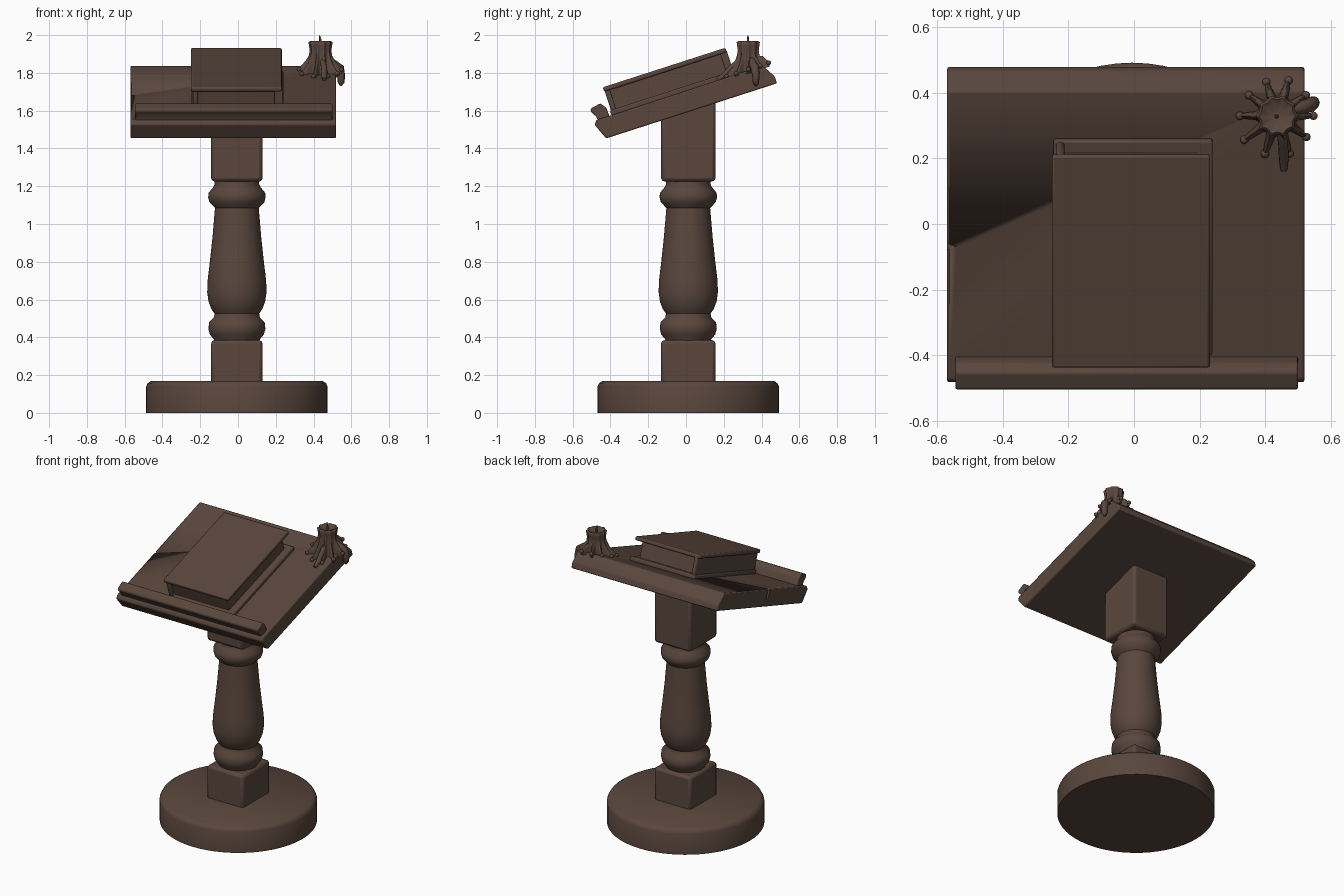
import bpy, bmesh, math, random
from mathutils import Vector

if "Cube" in bpy.data.objects:
    bpy.data.objects.remove(bpy.data.objects["Cube"])

random.seed(4)
wood = bpy.data.materials.new("dark brown")
wood.diffuse_color = (0.100, 0.062, 0.046, 1)
wood.use_nodes = True
wood.node_tree.nodes["Principled BSDF"].inputs["Base Color"].default_value = wood.diffuse_color
CX, CY = -0.006, 0.012          # axis of the stand


def finish(name, bm, bevel=0.0, segments=2, angle=40):
    bmesh.ops.recalc_face_normals(bm, faces=bm.faces[:])
    me = bpy.data.meshes.new(name)
    bm.to_mesh(me)
    bm.free()
    ob = bpy.data.objects.new(name, me)
    bpy.context.collection.objects.link(ob)
    me.materials.append(wood)
    bpy.ops.object.select_all(action='DESELECT')
    ob.select_set(True)
    bpy.context.view_layer.objects.active = ob
    if bevel:
        m = ob.modifiers.new("bevel", 'BEVEL')
        m.width, m.segments, m.limit_method = bevel, segments, 'ANGLE'
    bpy.ops.object.shade_smooth_by_angle(angle=math.radians(angle))
    return ob


def tilt(x, u, n):
    """Desk coordinates: u runs up the slope, n away from the underside."""
    return Vector((x, -0.423 + 0.952 * u - 0.307 * n, 1.453 + 0.307 * u + 0.952 * n))


def skin(bm, rings, cap=True):
    rows = [[bm.verts.new(p) for p in r] for r in rings]
    k = len(rows[0])
    for a, b in zip(rows, rows[1:]):
        for i in range(k):
            bm.faces.new((a[i], a[(i + 1) % k], b[(i + 1) % k], b[i]))
    if cap:
        bm.faces.new(rows[0])
        bm.faces.new(rows[-1])


def slab(name, x0, x1, profile, bevel):
    bm = bmesh.new()
    skin(bm, [[tilt(x, u, n) for u, n in profile] for x in (x0, x1)])
    return finish(name, bm, bevel)


def lathe(name, profile, k=64):
    bm = bmesh.new()
    skin(bm, [[(CX + r * math.cos(2 * math.pi * i / k), CY + r * math.sin(2 * math.pi * i / k), z)
               for i in range(k)] for r, z in profile])
    return finish(name, bm)


def block(name, z0, top):
    bm = bmesh.new()
    xy = [(CX + sx * 0.136, CY + sy * 0.144) for sx, sy in ((-1, -1), (1, -1), (1, 1), (-1, 1))]
    skin(bm, [[(x, y, z0) for x, y in xy], [(x, y, top(y)) for x, y in xy]])
    return finish(name, bm, 0.018)


def tube(name, pts, radii, k=10):
    bm = bmesh.new()
    rings = []
    for i, p in enumerate(pts):
        d = (Vector(pts[min(i + 1, len(pts) - 1)]) - Vector(pts[max(i - 1, 0)])).normalized()
        a = d.cross(Vector((0, 1, 0))).normalized()
        b = d.cross(a)
        rings.append([Vector(p) + radii[i] * (a * math.cos(2 * math.pi * j / k) + b * math.sin(2 * math.pi * j / k))
                      for j in range(k)])
    skin(bm, rings)
    return finish(name, bm, angle=60)


# Round foot, square blocks and turned post
lathe("round_base", [(0.48, 0), (0.48, 0.14), (0.472, 0.157), (0.453, 0.17)])
block("lower_block", 0.15, lambda y: 0.385)
block("upper_block", 1.225, lambda y: 1.453 + 0.3225 * (y + 0.423) + 0.03)
lathe("turned_post", [
    (0.115, 0.36), (0.122, 0.39), (0.143, 0.415), (0.151, 0.445), (0.147, 0.48), (0.122, 0.505),
    (0.118, 0.525), (0.135, 0.55), (0.15, 0.59), (0.157, 0.64), (0.155, 0.70), (0.143, 0.80),
    (0.129, 0.93), (0.118, 1.06), (0.116, 1.085), (0.145, 1.115), (0.152, 1.14), (0.15, 1.165),
    (0.125, 1.195), (0.118, 1.21), (0.118, 1.25)])

# Sloping desk with chamfered back edge, and the lip that holds the book
desk = slab("desk_board", -0.57, 0.52,
            [(0, 0), (0.95, 0), (0.95, 0.04), (0.906, 0.112), (-0.02, 0.108), (-0.036, 0.088)], 0.007)
slab("desk_lip", -0.545, 0.5,
     [(-0.012, 0.09), (-0.014, 0.125), (-0.034, 0.162), (-0.028, 0.176), (0.028, 0.186), (0.05, 0.155), (0.055, 0.09)],
     0.006)

# Small split cut into the left edge of the desk
bm = bmesh.new()
skin(bm, [[tilt(x, u, n) for x, u in ((-0.6, 0.39), (-0.54, 0.405), (-0.6, 0.43))] for n in (0.05, 0.15)])
cutter = finish("split_cutter", bm)
cutter.hide_render = True
cutter.hide_viewport = True
cut = desk.modifiers.new("split", 'BOOLEAN')
cut.operation, cut.object, cut.solver = 'DIFFERENCE', cutter, 'EXACT'

# Closed book: two covers, page block, and a spine on the left
def book_part(name, x0, x1, u0, u1, n0, n1, bevel):
    slab(name, x0, x1, [(u0, n0), (u1, n0), (u1, n1), (u0, n1)], bevel)

book_part("book_bottom_cover", -0.245, 0.24, 0.065, 0.755, 0.105, 0.135, 0.008)
book_part("book_top_cover", -0.25, 0.232, 0.066, 0.748, 0.238, 0.263, 0.008)
book_part("book_pages", -0.22, 0.195, 0.095, 0.715, 0.12, 0.245, 0.004)
book_part("book_spine", -0.238, -0.212, 0.07, 0.75, 0.11, 0.255, 0.01)

# Melted candle: star-shaped wax that spreads over the board
KX, KY, SPIKES, K = 0.437, 0.33, 10, 120
reach = [random.uniform(0.75, 1.1) for _ in range(SPIKES)]

def board_z(y):
    return 1.558 + 0.3225 * (y + 0.457)

def wax_ring(r, spike, z, on_board):
    ring = []
    for i in range(K):
        t = i / K * SPIKES
        s = reach[int(t + 0.5) % SPIKES] * (0.5 + 0.5 * math.cos(2 * math.pi * t)) ** 1.8
        a = 2 * math.pi * i / K
        q = r + spike * s
        x, y = KX + q * math.cos(a), KY + q * math.sin(a)
        ring.append((x, y, board_z(y) + z if on_board else z))
    return ring

bm = bmesh.new()
skin(bm, [wax_ring(*v) for v in (
    (0.062, 0.064, -0.015, True), (0.06, 0.063, 0.012, True), (0.057, 0.045, 0.032, True),
    (0.055, 0.026, 0.055, True), (0.052, 0.012, 1.89, False), (0.052, 0.006, 1.92, False),
    (0.056, 0.006, 1.945, False), (0.057, 0.008, 1.962, False), (0.05, 0.006, 1.968, False),
    (0.035, 0.0, 1.957, False), (0.006, 0.0, 1.953, False))])
finish("melted_candle", bm, angle=60)

# Round drops at the ends of the wax runs
for i in range(SPIKES):
    a = 2 * math.pi * i / SPIKES
    q = 0.062 + 0.058 * reach[i]
    y = KY + q * math.sin(a)
    bm = bmesh.new()
    bmesh.ops.create_icosphere(bm, subdivisions=2, radius=0.013)
    bmesh.ops.translate(bm, verts=bm.verts[:], vec=(KX + q * math.cos(a), y, board_z(y) + 0.006))
    finish("wax_drop", bm, angle=60)

# Run hanging over the right edge, a drip at the front, and the wick
tube("edge_drip", [(0.47, 0.345, 1.87), (0.51, 0.355, 1.845), (0.54, 0.365, 1.825), (0.547, 0.37, 1.785),
                   (0.546, 0.37, 1.75), (0.543, 0.37, 1.732)], [0.02, 0.022, 0.023, 0.02, 0.018, 0.006])
tube("front_drip", [(0.45, 0.28, 1.86), (0.455, 0.24, 1.83), (0.457, 0.20, 1.785), (0.457, 0.165, 1.765)],
     [0.015, 0.015, 0.015, 0.01])
tube("wick", [(0.435, 0.328, 1.94), (0.436, 0.328, 1.975), (0.431, 0.328, 1.998)], [0.007, 0.006, 0.003], 8)
